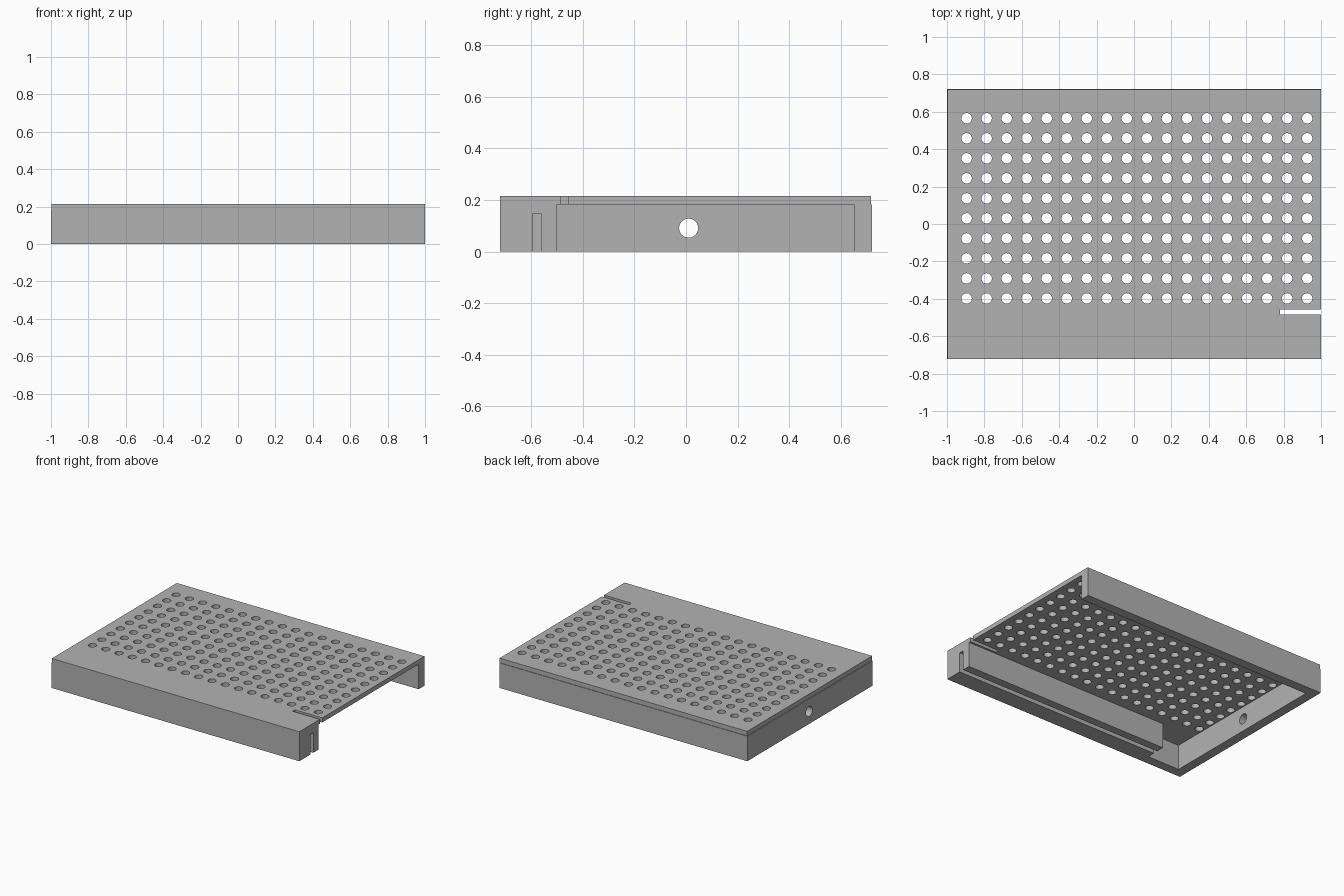
import bpy
import bmesh
import math
from mathutils import Matrix, Vector

if "Cube" in bpy.data.objects:
    bpy.data.objects.remove(bpy.data.objects["Cube"], do_unlink=True)

# Single material
grey = bpy.data.materials.new("plain grey")
grey.use_nodes = True
grey.diffuse_color = (0.45, 0.45, 0.45, 1)
grey.node_tree.nodes["Principled BSDF"].inputs["Base Color"].default_value = grey.diffuse_color

HEIGHT, SEAM = 0.215, 0.182
BACK, WALL = 0.722, 0.07
BLOCK_Y, BLOCK_X = -0.5, -0.67


def make_object(name, bm):
    bmesh.ops.recalc_face_normals(bm, faces=bm.faces)
    mesh = bpy.data.meshes.new(name)
    bm.to_mesh(mesh)
    bm.free()
    mesh.materials.append(grey)
    obj = bpy.data.objects.new(name, mesh)
    bpy.context.collection.objects.link(obj)
    return obj


def add_box(bm, low, high):
    low, high = Vector(low), Vector(high)
    matrix = Matrix.Translation((low + high) / 2) @ Matrix.Diagonal((*(high - low), 1))
    bmesh.ops.create_cube(bm, size=1, matrix=matrix)


def add_cylinder(bm, centre, radius, depth, turn=Matrix()):
    bmesh.ops.create_cone(bm, cap_ends=True, segments=24, radius1=radius, radius2=radius,
                          depth=depth, matrix=Matrix.Translation(centre) @ turn)


def cut(obj, cutter_bm):
    cutter = make_object("cutter", cutter_bm)
    cutter.hide_render = True
    mod = obj.modifiers.new("cut", "BOOLEAN")
    mod.operation = "DIFFERENCE"
    mod.solver = "EXACT"
    mod.object = cutter
    bpy.ops.object.select_all(action="DESELECT")
    bpy.context.view_layer.objects.active = obj
    obj.select_set(True)
    bpy.ops.object.modifier_apply(modifier=mod.name)
    bpy.data.objects.remove(cutter, do_unlink=True)
    bpy.ops.object.shade_smooth_by_angle(angle=math.radians(30))


# Wall frame: open on the +x side, thick block along the front
outline = [(1, -BACK), (1, BLOCK_Y), (BLOCK_X, BLOCK_Y), (BLOCK_X, WALL - BACK),
           (WALL - 1, WALL - BACK), (WALL - 1, BACK - WALL), (1, BACK - WALL),
           (1, BACK), (-1, BACK), (-1, -BACK)]
bm = bmesh.new()
face = bm.faces.new([bm.verts.new((x, y, 0)) for x, y in outline])
side = bmesh.ops.extrude_face_region(bm, geom=[face])
bmesh.ops.translate(bm, vec=(0, 0, SEAM),
                    verts=[v for v in side["geom"] if isinstance(v, bmesh.types.BMVert)])
frame = make_object("wall_frame", bm)

# Long groove under the front block, round hole through the end wall
bm = bmesh.new()
add_box(bm, (BLOCK_X - 0.1, -0.595, -0.1), (1.1, -0.56, 0.145))
add_cylinder(bm, (-1, 0.01, 0.091), 0.037, 0.4, Matrix.Rotation(math.pi / 2, 4, "Y"))
cut(frame, bm)

# Perforated top plate, set in slightly at the back and the closed end
bm = bmesh.new()
add_box(bm, (-0.996, -BACK, SEAM), (1, BACK - 0.004, HEIGHT))
plate = make_object("perforated_plate", bm)

# Grid of holes and the edge slot
bm = bmesh.new()
for col in range(18):
    for row in range(10):
        add_cylinder(bm, (-0.895 + col * 0.1071, -0.398 + row * 0.107, HEIGHT), 0.028, 0.2)
add_box(bm, (0.78, -0.485, 0.1), (1.1, -0.458, 0.3))
cut(plate, bm)
